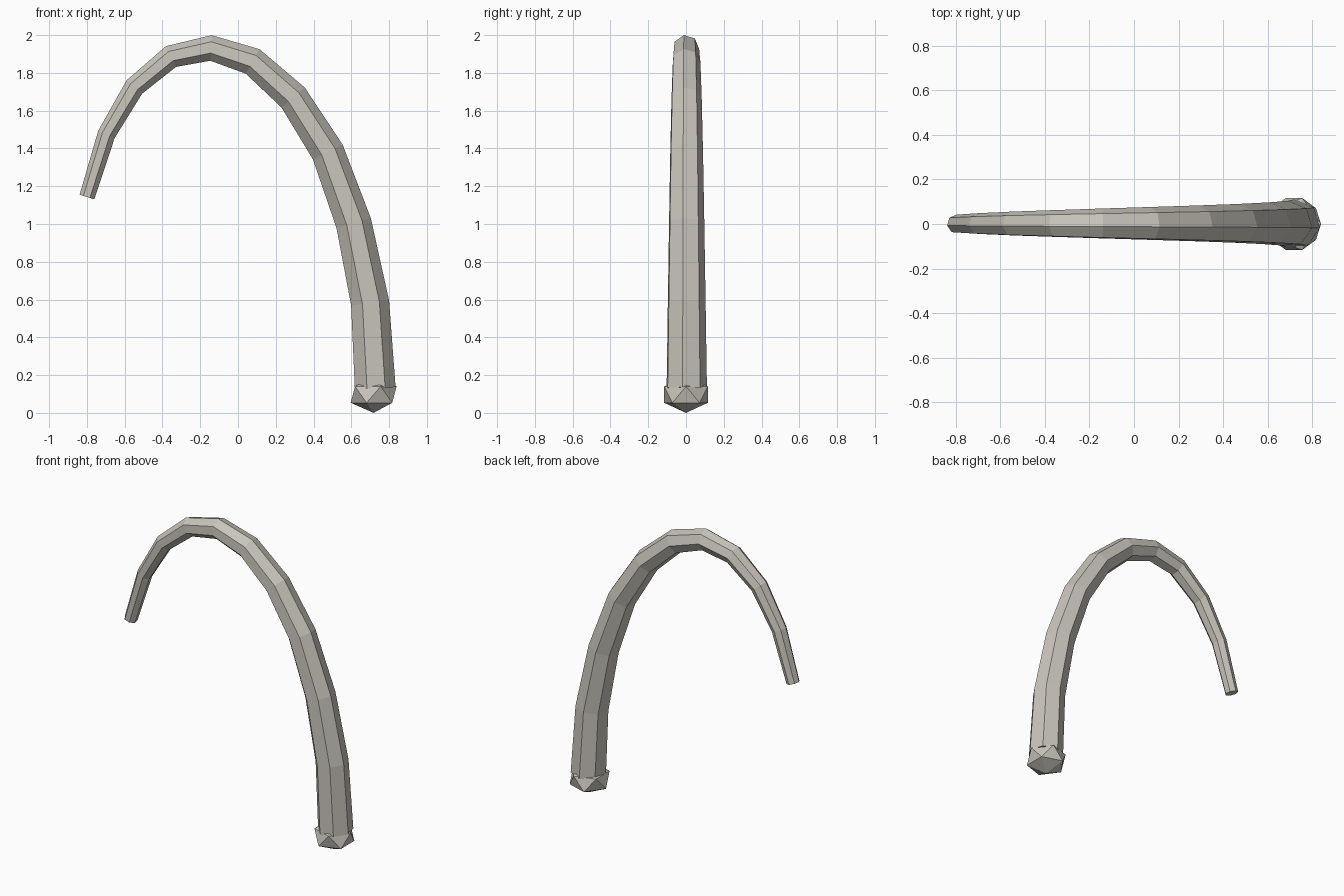
import bpy, bmesh, math
from mathutils import Vector

cube = bpy.data.objects.get("Cube")
if cube:
    bpy.data.objects.remove(cube, do_unlink=True)

# Single bone-grey material
bone = bpy.data.materials.new("bone_grey")
bone.use_nodes = True
colour = (0.58, 0.555, 0.50, 1)
bone.diffuse_color = colour
bone.node_tree.nodes["Principled BSDF"].inputs["Base Color"].default_value = colour

# Centreline of the curved shaft in the XZ plane, from root to tip
PATH = [(.725, .13), (.698, .582), (.611, 1.005), (.474, 1.381),
        (.291, 1.669), (.077, 1.86), (-.143, 1.931), (-.354, 1.886),
        (-.548, 1.725), (-.696, 1.474), (-.799, 1.143)]
SIDES = 7
ROOT_RADIUS, TIP_RADIUS = .111, .042
TWIST = math.radians(-9.4)


def build_shaft():
    points = [Vector((x, 0, z)) for x, z in PATH]
    last = len(points) - 1
    bm = bmesh.new()
    rings = []
    for i, p in enumerate(points):
        before = (p - points[i - 1]).normalized() if i else Vector()
        after = (points[i + 1] - p).normalized() if i < last else Vector()
        tangent = (before + after).normalized()
        outward = Vector((tangent.z, 0, -tangent.x))
        side = Vector((0, 1, 0))
        radius = ROOT_RADIUS + (TIP_RADIUS - ROOT_RADIUS) * i / last
        ring = []
        for k in range(SIDES):
            a = TWIST + math.tau * k / SIDES
            ring.append(bm.verts.new(p + radius * (math.cos(a) * outward + math.sin(a) * side)))
        rings.append(ring)
    for low, high in zip(rings, rings[1:]):
        for k in range(SIDES):
            n = (k + 1) % SIDES
            bm.faces.new((low[k], low[n], high[n], high[k]))
    bm.faces.new(rings[0])
    bm.faces.new(rings[-1])
    bmesh.ops.recalc_face_normals(bm, faces=bm.faces)
    mesh = bpy.data.meshes.new("curved_shaft")
    bm.to_mesh(mesh)
    bm.free()
    mesh.materials.append(bone)
    shaft = bpy.data.objects.new("curved_shaft", mesh)
    bpy.context.collection.objects.link(shaft)


build_shaft()

# Faceted, flattened knob at the root
bpy.ops.mesh.primitive_ico_sphere_add(subdivisions=1, radius=1, location=(.718, 0, .097))
knob = bpy.context.object
knob.name = "root_knob"
knob.scale = (.136, .136, .097)
knob.data.materials.append(bone)
